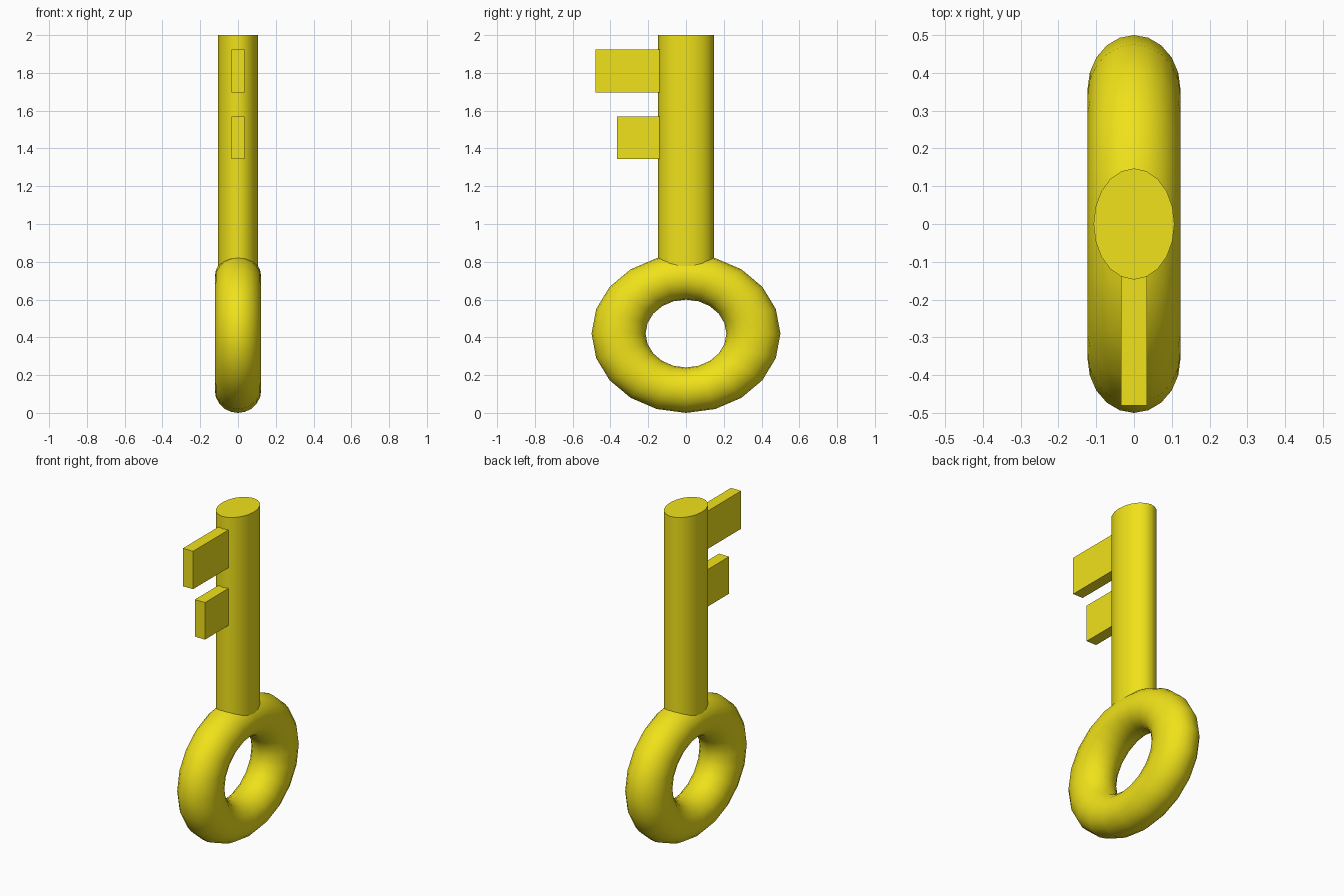
import bpy
import math
from mathutils import Matrix

if "Cube" in bpy.data.objects:
    bpy.data.objects.remove(bpy.data.objects["Cube"])

gold = bpy.data.materials.new("yellow_metal")
gold.diffuse_color = (0.87, 0.76, 0.01, 1)
gold.use_nodes = True
gold.node_tree.nodes["Principled BSDF"].inputs["Base Color"].default_value = gold.diffuse_color


def finish(name, matrix, smooth=True):
    """Name the active object, bake its placement and shade it."""
    ob = bpy.context.object
    ob.name = name
    ob.data.transform(matrix)
    ob.data.materials.append(gold)
    if smooth:
        bpy.ops.object.shade_smooth_by_angle(angle=math.radians(40))
    return ob


def place(loc, scale):
    return Matrix.Translation(loc) @ Matrix.Diagonal((*scale, 1))


# Bow: a torus standing in the YZ plane, squashed in height and thickness
bpy.ops.mesh.primitive_torus_add(major_radius=0.357, minor_radius=0.143,
                                 major_segments=20, minor_segments=20)
finish("bow_ring", place((0, 0, 0.42), (0.123 / 0.143, 1, 0.84))
       @ Matrix.Rotation(math.radians(90), 4, 'Y'))

# Shaft: elliptical rod sunk into the ring
bottom, top = 0.72, 2.0
bpy.ops.mesh.primitive_cylinder_add(vertices=20, radius=1, depth=1)
finish("shaft", place((0, 0, (bottom + top) / 2), (0.107, 0.147, top - bottom)))

# Bit: two flat teeth of different length
for name, y0, z0, z1 in (("upper_tooth", -0.48, 1.695, 1.925),
                         ("lower_tooth", -0.365, 1.345, 1.57)):
    y1 = -0.13
    bpy.ops.mesh.primitive_cube_add(size=1)
    finish(name, place((0, (y0 + y1) / 2, (z0 + z1) / 2),
                       (0.068, y1 - y0, z1 - z0)), smooth=False)
